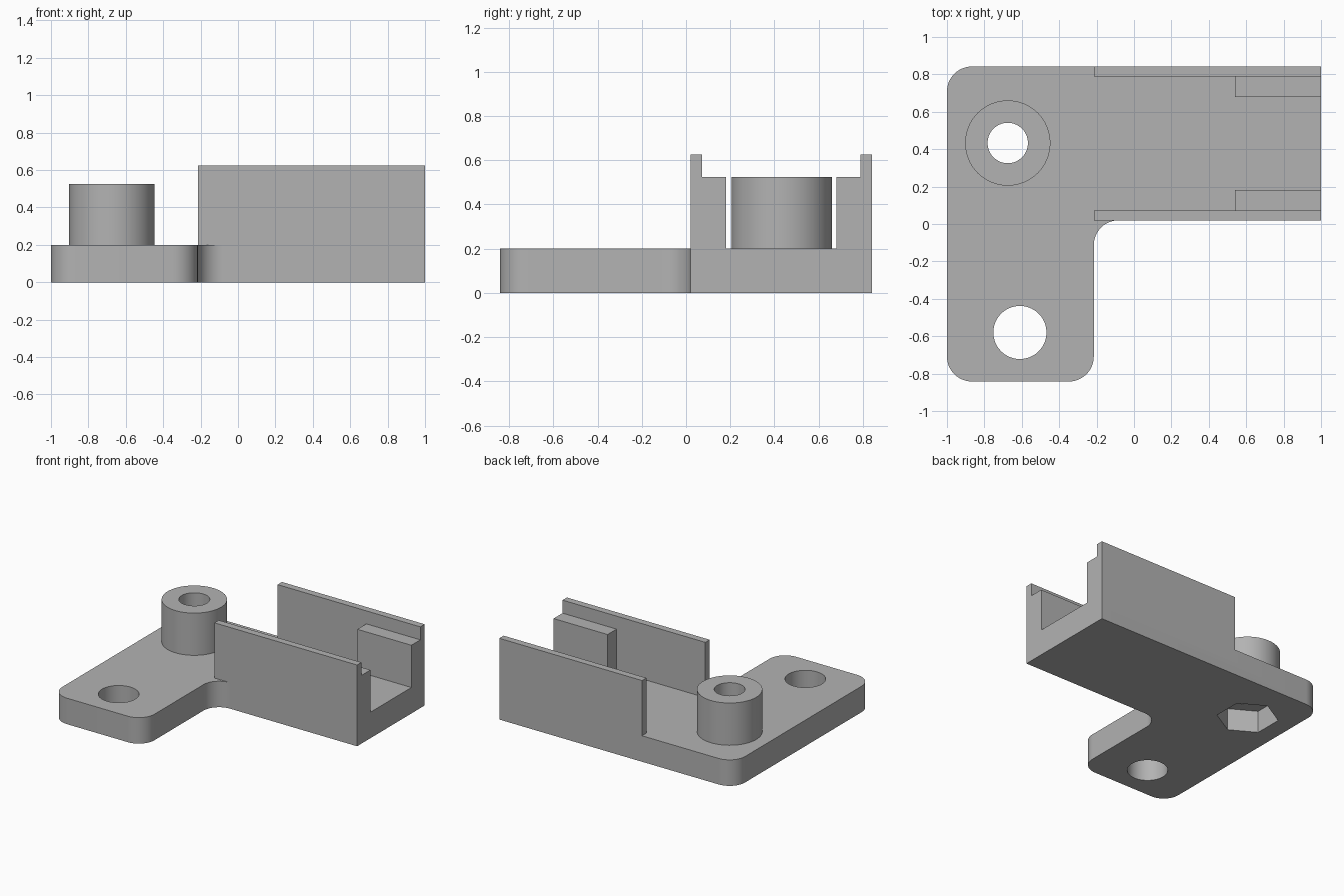
import bpy, bmesh
from math import cos, sin, pi, radians

cube = bpy.data.objects.get("Cube")
if cube:
    bpy.data.objects.remove(cube, do_unlink=True)

grey = bpy.data.materials.new("light grey plastic")
grey.use_nodes = True
colour = (0.45, 0.45, 0.45, 1)
grey.diffuse_color = colour
grey.node_tree.nodes["Principled BSDF"].inputs["Base Color"].default_value = colour


def prism(name, outline, vec, material=grey):
    """Solid made by sweeping a closed 3D outline along vec."""
    bm = bmesh.new()
    face = bm.faces.new([bm.verts.new(p) for p in outline])
    swept = bmesh.ops.extrude_face_region(bm, geom=[face])["geom"]
    bmesh.ops.translate(bm, vec=vec, verts=[v for v in swept if isinstance(v, bmesh.types.BMVert)])
    bmesh.ops.recalc_face_normals(bm, faces=bm.faces)
    mesh = bpy.data.meshes.new(name)
    bm.to_mesh(mesh)
    bm.free()
    mesh.materials.append(material)
    obj = bpy.data.objects.new(name, mesh)
    bpy.context.collection.objects.link(obj)
    return obj


def arc(cx, cy, r, start, sweep, steps, z=0):
    angles = [radians(start + sweep * i / steps) for i in range(steps + 1)]
    return [(cx + r * cos(a), cy + r * sin(a), z) for a in angles]


def cylinder(name, x, y, r, z0, z1, sides=64, turn=0):
    return prism(name, arc(x, y, r, turn, 360, sides, z0)[:-1], (0, 0, z1 - z0))


def combine(target, tool, operation):
    mod = target.modifiers.new(tool.name, "BOOLEAN")
    mod.operation, mod.solver, mod.object = operation, "EXACT", tool
    bpy.ops.object.select_all(action="DESELECT")
    bpy.context.view_layer.objects.active = target
    target.select_set(True)
    bpy.ops.object.modifier_apply(modifier=mod.name)
    bpy.data.objects.remove(tool, do_unlink=True)


# Main sizes
HALF_Y, R, PLATE, SHELF, TOP = 0.842, 0.133, 0.2, 0.525, 0.625
LEG_X, ARM_Y = -0.215, 0.02
BOSS = (-0.675, 0.433)

# L-shaped plate with rounded corners and an inner fillet
outline = [(1, ARM_Y, 0), (1, HALF_Y, 0)]
outline += arc(-1 + R, HALF_Y - R, R, 90, 90, 12)
outline += arc(-1 + R, -HALF_Y + R, R, 180, 90, 12)
outline += arc(LEG_X - R, -HALF_Y + R, R, 270, 90, 12)
outline += arc(LEG_X + R, ARM_Y - R, R, 180, -90, 12)
bracket = prism("mounting_bracket", outline, (0, 0, PLATE))

# Channel walls, each with a shorter shelf block at the open end
middle = (ARM_Y + HALF_Y) / 2
for side, name in ((-1, "front"), (1, "back")):
    outer, wall, block = (middle + side * d for d in (0.411, 0.358, 0.249))
    for part, x0, y0, y1, top in (("wall", LEG_X, outer, wall, TOP),
                                  ("shelf", 0.54, outer, block, SHELF)):
        z0 = PLATE / 2
        ring = [(x0, y0, z0), (x0, y1, z0), (x0, y1, top), (x0, y0, top)]
        combine(bracket, prism(f"{name}_{part}", ring, (1 - x0, 0, 0)), "UNION")

# Screw boss, its bore and the nut pocket underneath
combine(bracket, cylinder("boss", *BOSS, 0.228, PLATE / 2, SHELF), "UNION")
combine(bracket, cylinder("bore", *BOSS, 0.108, -0.1, 1), "DIFFERENCE")
combine(bracket, cylinder("nut_pocket", *BOSS, 0.217, -0.1, 0.17, 6, 30), "DIFFERENCE")

# Plain hole through the leg
combine(bracket, cylinder("leg_hole", -0.61, -0.58, 0.142, -0.1, 0.4), "DIFFERENCE")

bpy.ops.object.shade_smooth_by_angle(angle=radians(30))
